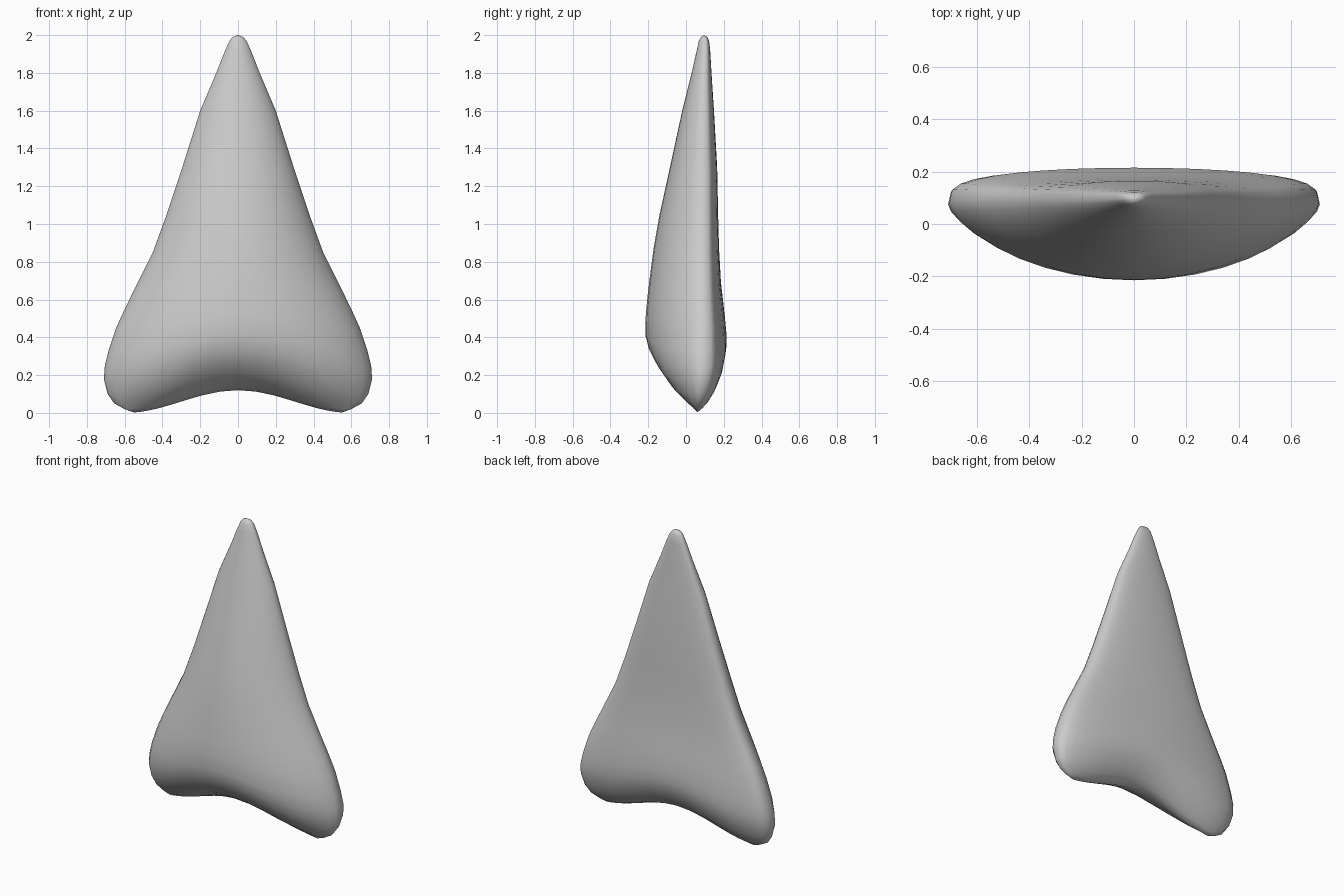
import bpy, bmesh, math

# Levels: height, half width, front y, edge y, back y
LEVELS = [
    (0.00, 0.55, 0.06, 0.06, 0.06),
    (0.02, 0.60, 0.01, 0.06, 0.10),
    (0.05, 0.655, -0.04, 0.065, 0.13),
    (0.10, 0.69, -0.105, 0.07, 0.165),
    (0.18, 0.71, -0.165, 0.075, 0.20),
    (0.25, 0.705, -0.197, 0.08, 0.213),
    (0.33, 0.685, -0.215, 0.08, 0.215),
    (0.45, 0.645, -0.213, 0.085, 0.205),
    (0.55, 0.60, -0.205, 0.085, 0.195),
    (0.65, 0.55, -0.195, 0.085, 0.185),
    (0.85, 0.45, -0.172, 0.085, 0.175),
    (1.05, 0.378, -0.14, 0.085, 0.17),
    (1.30, 0.295, -0.085, 0.085, 0.165),
    (1.60, 0.20, -0.02, 0.088, 0.148),
    (1.80, 0.115, 0.03, 0.092, 0.135),
    (1.92, 0.068, 0.057, 0.095, 0.128),
    (1.97, 0.045, 0.068, 0.096, 0.122),
    (1.99, 0.028, 0.08, 0.096, 0.112),
    (2.00, 0.00, 0.096, 0.096, 0.096),
]
SIDES = 36


def arch(x):
    """Height of the notch between the two root lobes."""
    return 0.06 * (1 + math.cos(math.pi * min(abs(x) / 0.6, 1)))


# Tooth body: lofted rings, bulging front and flatter back
bm = bmesh.new()
rings = []
for h, w, front, edge, back in LEVELS:
    ring = []
    for i in range(SIDES):
        a = 2 * math.pi * i / SIDES
        x, s = w * math.cos(a), math.sin(a)
        if s >= 0:
            y = edge + (back - edge) * max(s, 0) ** 0.55
        else:
            y = edge + (front - edge) * (-s) ** 1.25
        z = h + arch(x) * max(0, 1 - h)
        if h > 1:
            z = h
        ring.append(bm.verts.new((x, y, z)))
    rings.append(ring)
for low, high in zip(rings, rings[1:]):
    for i in range(SIDES):
        j = (i + 1) % SIDES
        bm.faces.new((low[i], low[j], high[j], high[i]))

# Weld the root ridge and the tip
bmesh.ops.remove_doubles(bm, verts=bm.verts, dist=0.0005)
bmesh.ops.recalc_face_normals(bm, faces=bm.faces)
for f in bm.faces:
    f.smooth = True

mesh = bpy.data.meshes.new("tooth")
bm.to_mesh(mesh)
bm.free()
tooth = bpy.data.objects.new("tooth", mesh)
bpy.context.collection.objects.link(tooth)
